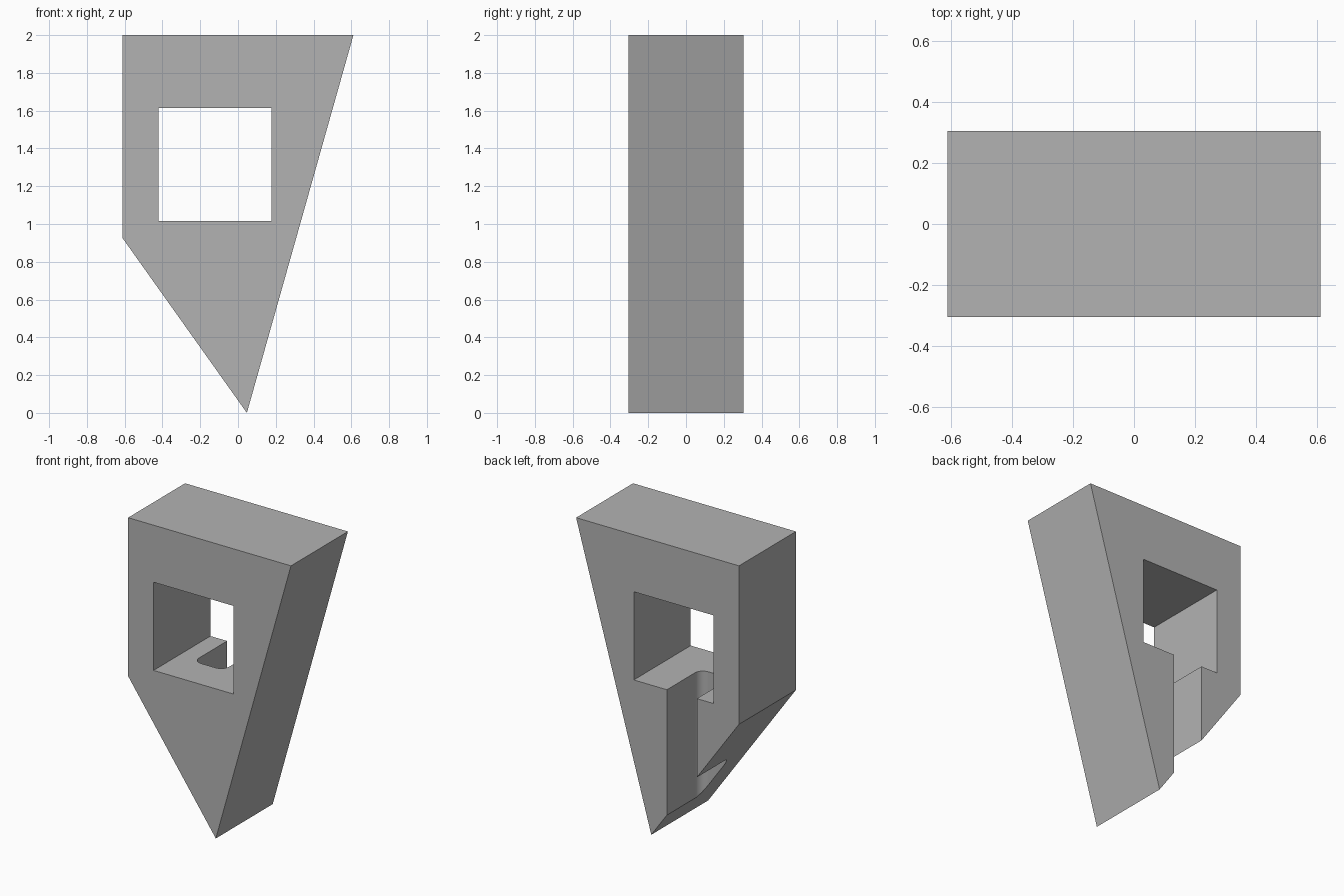
import bpy
import bmesh
import math

cube = bpy.data.objects.get("Cube")
if cube:
    bpy.data.objects.remove(cube, do_unlink=True)

HALF_DEPTH = 0.305
grey = bpy.data.materials.new("plain grey")
grey.use_nodes = True
colour = (0.45, 0.45, 0.45, 1)
grey.diffuse_color = colour
grey.node_tree.nodes["Principled BSDF"].inputs["Base Color"].default_value = colour


def prism(name, outline, direction):
    """Extrude a closed outline of 3D points along a direction."""
    bm = bmesh.new()
    face = bm.faces.new([bm.verts.new(p) for p in outline])
    result = bmesh.ops.extrude_face_region(bm, geom=[face], use_keep_orig=True)
    moved = [v for v in result["geom"] if isinstance(v, bmesh.types.BMVert)]
    bmesh.ops.translate(bm, verts=moved, vec=direction)
    bmesh.ops.recalc_face_normals(bm, faces=bm.faces[:])
    mesh = bpy.data.meshes.new(name)
    bm.to_mesh(mesh)
    bm.free()
    mesh.materials.append(grey)
    obj = bpy.data.objects.new(name, mesh)
    bpy.context.collection.objects.link(obj)
    return obj


def cut(target, cutter):
    """Subtract the cutter, then discard it."""
    cutter.hide_render = True
    mod = target.modifiers.new("cut", 'BOOLEAN')
    mod.operation = 'DIFFERENCE'
    mod.solver = 'EXACT'
    mod.object = cutter
    bpy.ops.object.modifier_apply(modifier=mod.name)
    bpy.data.objects.remove(cutter, do_unlink=True)


# Wedge-shaped block
profile = [(-0.611, 2), (0.611, 2), (0.047, 0), (-0.611, 0.925)]
block = prism("wedge_block", [(x, -HALF_DEPTH, z) for x, z in profile],
              (0, 2 * HALF_DEPTH, 0))
bpy.ops.object.select_all(action='DESELECT')
block.select_set(True)
bpy.context.view_layer.objects.active = block

# Square window right through the block
left, right, low, high = -0.42, 0.178, 1.015, 1.613
square = [(left, low), (right, low), (right, high), (left, high)]
cut(block, prism("window_cutter", [(x, -0.5, z) for x, z in square], (0, 1, 0)))

# Round-cornered slot from the window floor out through the underside and back
x0, x1, inner, radius, steps = -0.295, -0.07, -0.055, 0.06, 8
slot = [(x1, 0.5, -0.2), (x0, 0.5, -0.2)]
for centre, start in ((x0 + radius, math.pi), (x1 - radius, 1.5 * math.pi)):
    for i in range(steps + 1):
        a = start + i / steps * math.pi / 2
        slot.append((centre + radius * math.cos(a),
                     inner + radius + radius * math.sin(a), -0.2))
cut(block, prism("slot_cutter", slot, (0, 0, 1.5)))

# Smooth fillets, crisp edges and flat large faces
bpy.ops.object.shade_smooth_by_angle(angle=math.radians(25))
weighted = block.modifiers.new("flat walls", 'WEIGHTED_NORMAL')
weighted.keep_sharp = True
